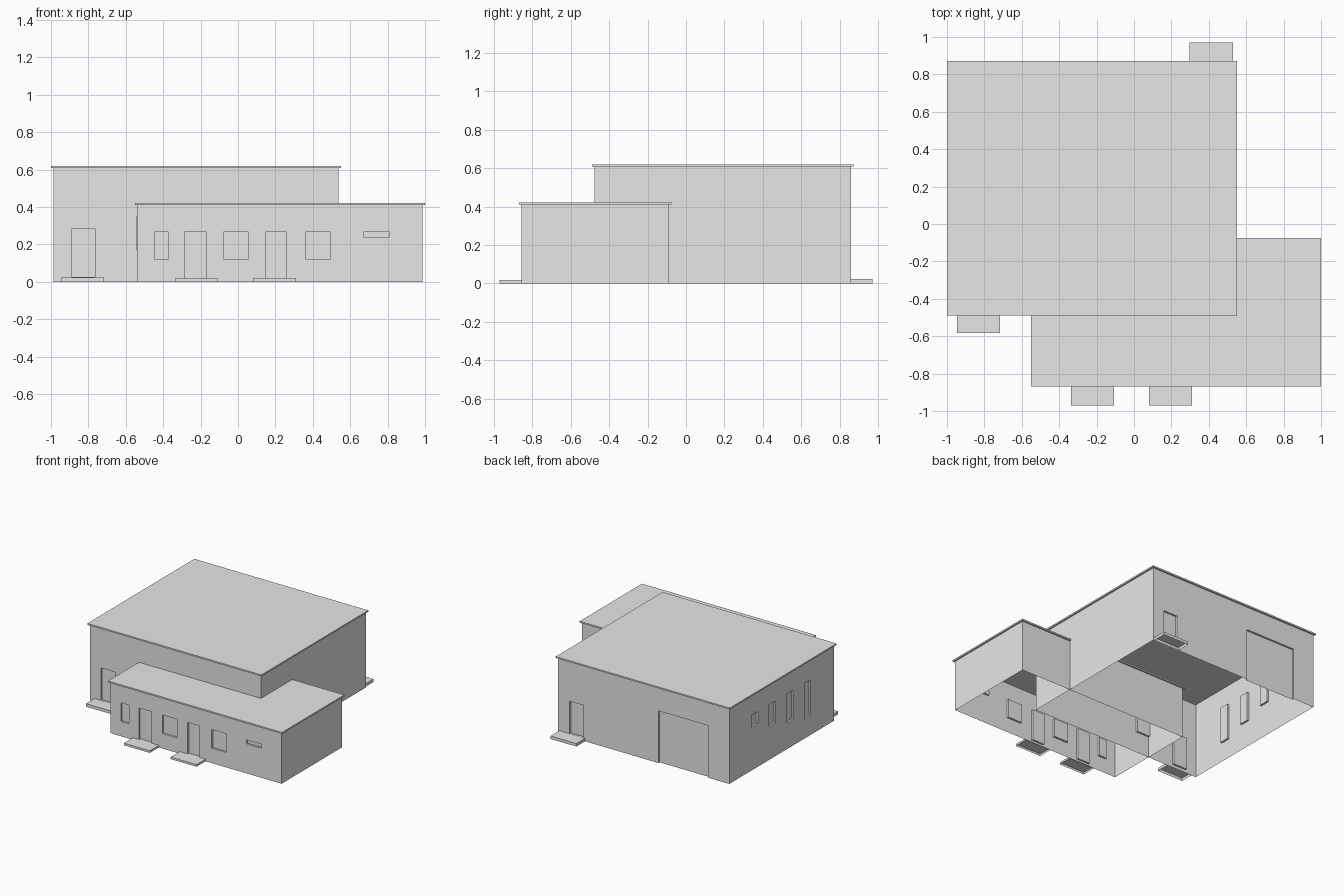
import bpy
import bmesh
from mathutils import Matrix, Vector

cube = bpy.data.objects.get("Cube")
if cube:
    bpy.data.objects.remove(cube, do_unlink=True)

GREY = (0.8, 0.8, 0.8, 1.0)
grey = bpy.data.materials.new("light_grey")
grey.use_nodes = True
grey.diffuse_color = GREY
grey.node_tree.nodes["Principled BSDF"].inputs["Base Color"].default_value = GREY

DEPTH = 0.015     # recess of doors and windows
OVERHANG = 0.013  # roof edge beyond the walls


def add_box(bm, x, y, z):
    """Add a box spanning the given (low, high) ranges."""
    size = Vector((x[1] - x[0], y[1] - y[0], z[1] - z[0]))
    centre = Vector((sum(x), sum(y), sum(z))) / 2
    bmesh.ops.create_cube(bm, size=1,
                          matrix=Matrix.Translation(centre) @ Matrix.Diagonal(size.to_4d()))


def make_object(name, boxes):
    bm = bmesh.new()
    for box in boxes:
        add_box(bm, *box)
    mesh = bpy.data.meshes.new(name)
    bm.to_mesh(mesh)
    bm.free()
    mesh.materials.append(grey)
    obj = bpy.data.objects.new(name, mesh)
    bpy.context.collection.objects.link(obj)
    return obj


def open_ends(obj, heights):
    """Remove the horizontal faces lying at the given heights."""
    bm = bmesh.new()
    bm.from_mesh(obj.data)
    ends = [f for f in bm.faces if abs(f.normal.z) > 0.9
            and any(abs(f.calc_center_median().z - h) < 1e-4 for h in heights)]
    bmesh.ops.delete(bm, geom=ends, context='FACES')
    bm.to_mesh(obj.data)
    bm.free()


def make_block(name, x, y, height, openings):
    """Hollow wall shell with shallow recesses, plus its flat roof slab."""
    walls = make_object(name + "_walls", [(x, y, (0, height))])
    # Each opening is (side, low, high, bottom, top)
    around = {
        "front": (y[0] - 0.05, y[0] + DEPTH),
        "back": (y[1] - DEPTH, y[1] + 0.05),
        "right": (x[0] - 0.05, x[0] + DEPTH),
    }
    boxes = []
    for side, low, high, bottom, top in openings:
        across = around[side]
        span = (low, high)
        plan = (across, span) if side == "right" else (span, across)
        boxes.append((*plan, (bottom, top)))
    cutter = make_object(name + "_cutter", boxes)
    cutter.hide_render = True
    cut = walls.modifiers.new("openings", 'BOOLEAN')
    cut.operation = 'DIFFERENCE'
    cut.solver = 'EXACT'
    cut.object = cutter
    bpy.context.view_layer.objects.active = walls
    bpy.ops.object.modifier_apply(modifier=cut.name)
    bpy.data.objects.remove(cutter, do_unlink=True)
    open_ends(walls, (0, height))

    grow = lambda r: (r[0] - OVERHANG, r[1] + OVERHANG)
    make_object(name + "_roof", [(grow(x), grow(y), (height, height + 0.012))])


# Tall hall: front door and window, back door, garage door, stepped side windows
hall_openings = [
    ("front", -0.888, -0.765, 0.025, 0.286),
    ("front", -0.541, -0.42, 0.17, 0.35),
    ("back", 0.312, 0.435, 0.025, 0.286),
    ("back", -0.80, -0.357, -0.05, 0.42),
]
for i, sill in enumerate((0.35, 0.27, 0.21, 0.155)):
    centre = 0.535 - i * 0.224
    hall_openings.append(("right", centre - 0.04, centre + 0.04, sill, 0.445))
make_block("hall", (-0.987, 0.537), (-0.475, 0.859), 0.608, hall_openings)

# Low annex: two doors, three windows and a slit
make_block("annex", (-0.537, 0.987), (-0.855, -0.089), 0.41, [
    ("front", -0.444, -0.374, 0.12, 0.27),
    ("front", -0.283, -0.171, 0.017, 0.27),
    ("front", -0.075, 0.053, 0.12, 0.27),
    ("front", 0.15, 0.257, 0.017, 0.27),
    ("front", 0.364, 0.492, 0.12, 0.27),
    ("front", 0.674, 0.807, 0.238, 0.27),
])

# Door steps, open underneath
for name, left, y, top in (
        ("hall_front_step", -0.947, (-0.582, -0.475), 0.024),
        ("hall_back_step", 0.298, (0.859, 0.97), 0.024),
        ("annex_step_a", -0.337, (-0.97, -0.855), 0.017),
        ("annex_step_b", 0.08, (-0.97, -0.855), 0.017)):
    step = make_object(name, [((left, left + 0.23), y, (0, top))])
    open_ends(step, (0,))
